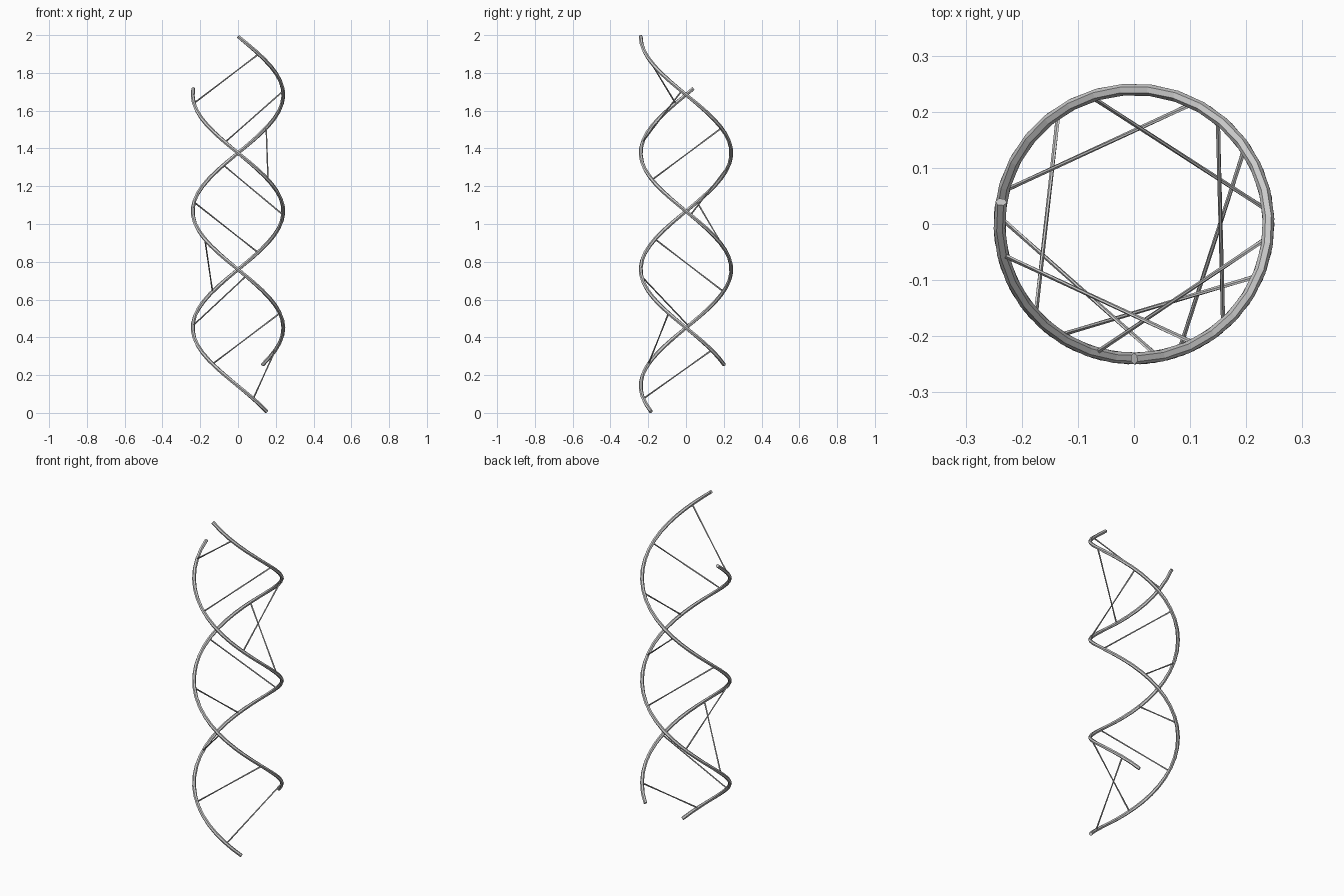
import bpy, bmesh, math
from mathutils import Vector

if "Cube" in bpy.data.objects:
    bpy.data.objects.remove(bpy.data.objects["Cube"])

R = 0.24            # helix radius
HALF_TURN = 0.617   # height of half a turn
SIDES = 6


def helix(z, phase):
    a = math.radians(phase) + (2 - z) / HALF_TURN * math.pi
    return Vector((R * math.cos(a), R * math.sin(a), z))


def tube(name, pts, radius, sides=SIDES):
    """Capped round bar swept along a list of points, flat shaded."""
    bm = bmesh.new()
    rings = []
    for i, p in enumerate(pts):
        t = (pts[min(i + 1, len(pts) - 1)] - pts[max(i - 1, 0)]).normalized()
        out = Vector((p.x, p.y, 0))
        u = (out - t * out.dot(t)).normalized()
        v = t.cross(u)
        rings.append([bm.verts.new(p + radius * (u * math.cos(k * math.tau / sides)
                                                 + v * math.sin(k * math.tau / sides)))
                      for k in range(sides)])
    for a, b in zip(rings, rings[1:]):
        for k in range(sides):
            n = (k + 1) % sides
            bm.faces.new((a[k], a[n], b[n], b[k]))
    bm.faces.new(rings[0])
    bm.faces.new(rings[-1])
    bmesh.ops.recalc_face_normals(bm, faces=bm.faces)
    me = bpy.data.meshes.new(name)
    bm.to_mesh(me)
    bm.free()
    ob = bpy.data.objects.new(name, me)
    bpy.context.collection.objects.link(ob)
    return ob


# two helical strands, half a turn apart and shifted in height
PHASE_A, PHASE_B = -92, 88
for name, phase, top, bottom in (("strand_upper", PHASE_A, 1.993, 0.254),
                                 ("strand_lower", PHASE_B, 1.717, 0.007)):
    n = 44
    tube(name, [helix(top + (bottom - top) * i / n, phase) for i in range(n + 1)], 0.0103)

# thin slanted rungs joining the strands, heights of their two ends
lower_ends = (1.639, 1.433, 1.234, 1.048, 0.849, 0.642, 0.461, 0.259, 0.075)
for i, low in enumerate(lower_ends):
    tube(f"rung_{i + 1}", [helix(1.9 - 0.196 * i, PHASE_A), helix(low, PHASE_B)], 0.0045)
